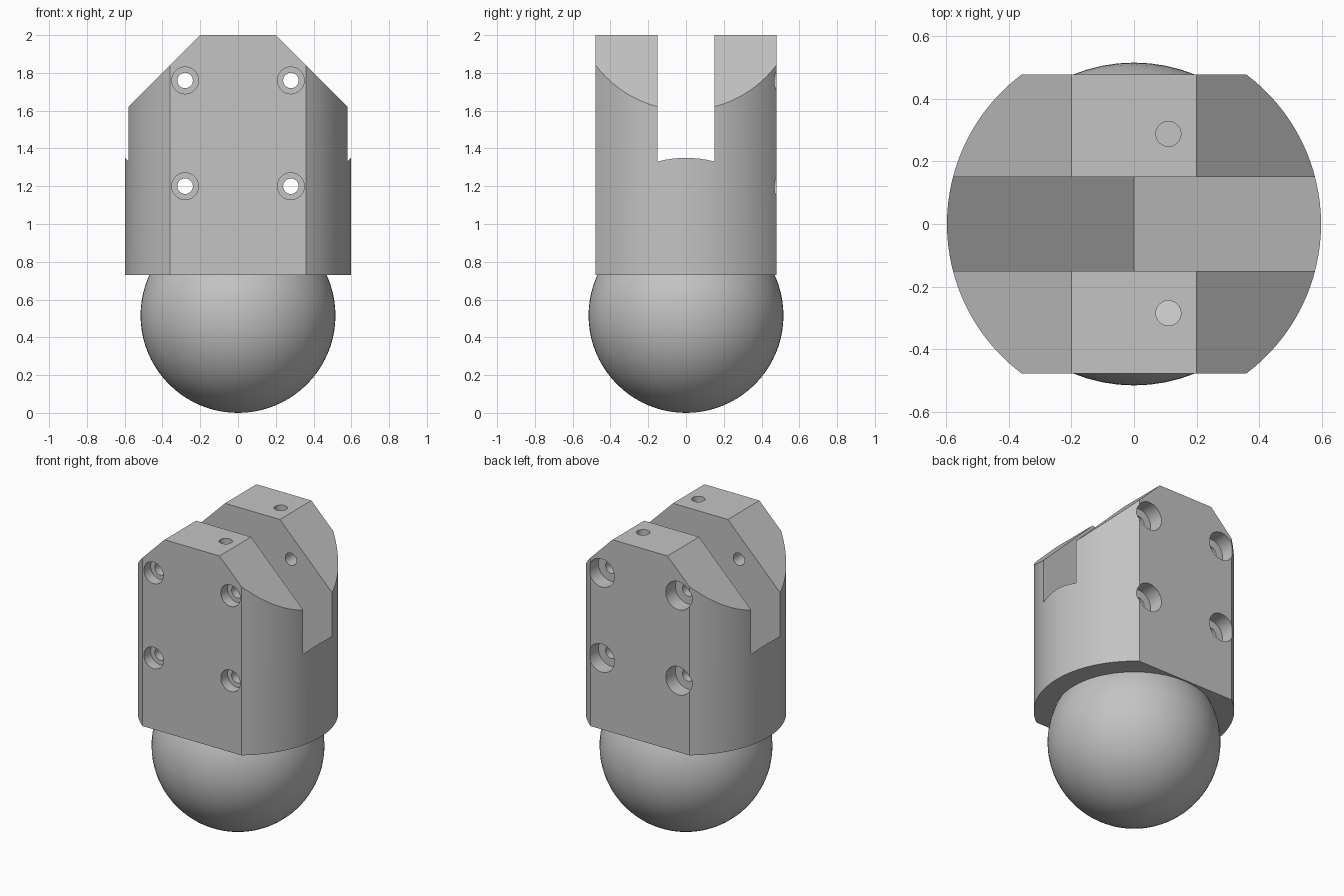
import bpy, bmesh, math
from mathutils import Matrix, Vector

old = bpy.data.objects.get("Cube")
if old:
    bpy.data.objects.remove(old, do_unlink=True)

grey = bpy.data.materials.new("plain grey")
grey.use_nodes = True
COLOR = (0.55, 0.55, 0.55, 1)
grey.diffuse_color = COLOR
grey.node_tree.nodes["Principled BSDF"].inputs["Base Color"].default_value = COLOR

RADIUS, FLAT, BASE, TOP = 0.598, 0.478, 0.73, 2.0


def make_object(name, bm):
    bmesh.ops.recalc_face_normals(bm, faces=bm.faces)
    mesh = bpy.data.meshes.new(name)
    bm.to_mesh(mesh)
    bm.free()
    mesh.materials.append(grey)
    obj = bpy.data.objects.new(name, mesh)
    bpy.context.collection.objects.link(obj)
    return obj


def extrude_profile(name, points, offset):
    bm = bmesh.new()
    face = bm.faces.new([bm.verts.new(p) for p in points])
    ext = bmesh.ops.extrude_face_region(bm, geom=[face])
    verts = [g for g in ext["geom"] if isinstance(g, bmesh.types.BMVert)]
    bmesh.ops.translate(bm, verts=verts, vec=offset)
    return make_object(name, bm)


def rod(name, start, end, radius):
    start, end = Vector(start), Vector(end)
    axis = end - start
    turn = axis.to_track_quat('Z', 'Y').to_matrix().to_4x4()
    bm = bmesh.new()
    bmesh.ops.create_cone(bm, cap_ends=True, segments=32, radius1=radius, radius2=radius,
                          depth=axis.length, matrix=Matrix.Translation((start + end) / 2) @ turn)
    return make_object(name, bm)


def select_only(obj):
    bpy.ops.object.select_all(action='DESELECT')
    obj.select_set(True)
    bpy.context.view_layer.objects.active = obj


def cut(target, cutter):
    mod = target.modifiers.new("cut", 'BOOLEAN')
    mod.operation, mod.solver, mod.object = 'DIFFERENCE', 'EXACT', cutter
    select_only(target)
    bpy.ops.object.modifier_apply(modifier=mod.name)
    bpy.data.objects.remove(cutter, do_unlink=True)


# Body: round bar with a flat on the front and on the back
half = math.asin(FLAT / RADIUS)
arc = [-half + 2 * half * i / 32 for i in range(33)]
outline = [(RADIUS * math.cos(a + s), RADIUS * math.sin(a + s), BASE)
           for s in (0, math.pi) for a in arc]
body = extrude_profile("body", outline, (0, 0, TOP - BASE))

# Sloped shoulders at 45 degrees on both sides
for side in (1, -1):
    cut(body, extrude_profile("shoulder_cutter",
        [(side * 0.2, -1, TOP), (side * 1.0, -1, 1.2), (side * 1.0, -1, 2.6),
         (side * 0.2, -1, 2.6)], (0, 2, 0)))

# Slot with a V-shaped floor
cut(body, extrude_profile("slot_cutter",
    [(0, -0.15, 0.752), (1, -0.15, 1.752), (1, -0.15, 3),
     (-1, -0.15, 3), (-1, -0.15, 1.752)], (0, 0.3, 0)))

# Four bolt holes, counterbored at the front and wider at the back
for x in (-0.28, 0.28):
    for z in (1.2, 1.76):
        cut(body, rod("bolt_cutter", (x, -0.7, z), (x, 0.7, z), 0.041))
        cut(body, rod("front_bore_cutter", (x, -0.7, z), (x, -FLAT + 0.07, z), 0.071))
        cut(body, rod("back_bore_cutter", (x, 0.7, z), (x, FLAT - 0.1, z), 0.093))

# Holes in the top: the front one runs down to the ball, the back one is blind
cut(body, rod("front_top_cutter", (0.11, -0.285, 2.2), (0.11, -0.285, 0.6), 0.04))
cut(body, rod("back_top_cutter", (0.11, 0.288, 2.2), (0.11, 0.288, 1.5), 0.04))

# Ball, left open where it meets the body
bm = bmesh.new()
bmesh.ops.create_uvsphere(bm, u_segments=64, v_segments=40, radius=0.516,
                          matrix=Matrix.Translation((0, 0, 0.516)))
bmesh.ops.bisect_plane(bm, geom=bm.verts[:] + bm.edges[:] + bm.faces[:],
                       plane_co=(0, 0, BASE + 0.005), plane_no=(0, 0, 1), clear_outer=True)
ball = make_object("ball", bm)

for obj in (body, ball):
    select_only(obj)
    bpy.ops.object.shade_smooth_by_angle(angle=math.radians(30))
